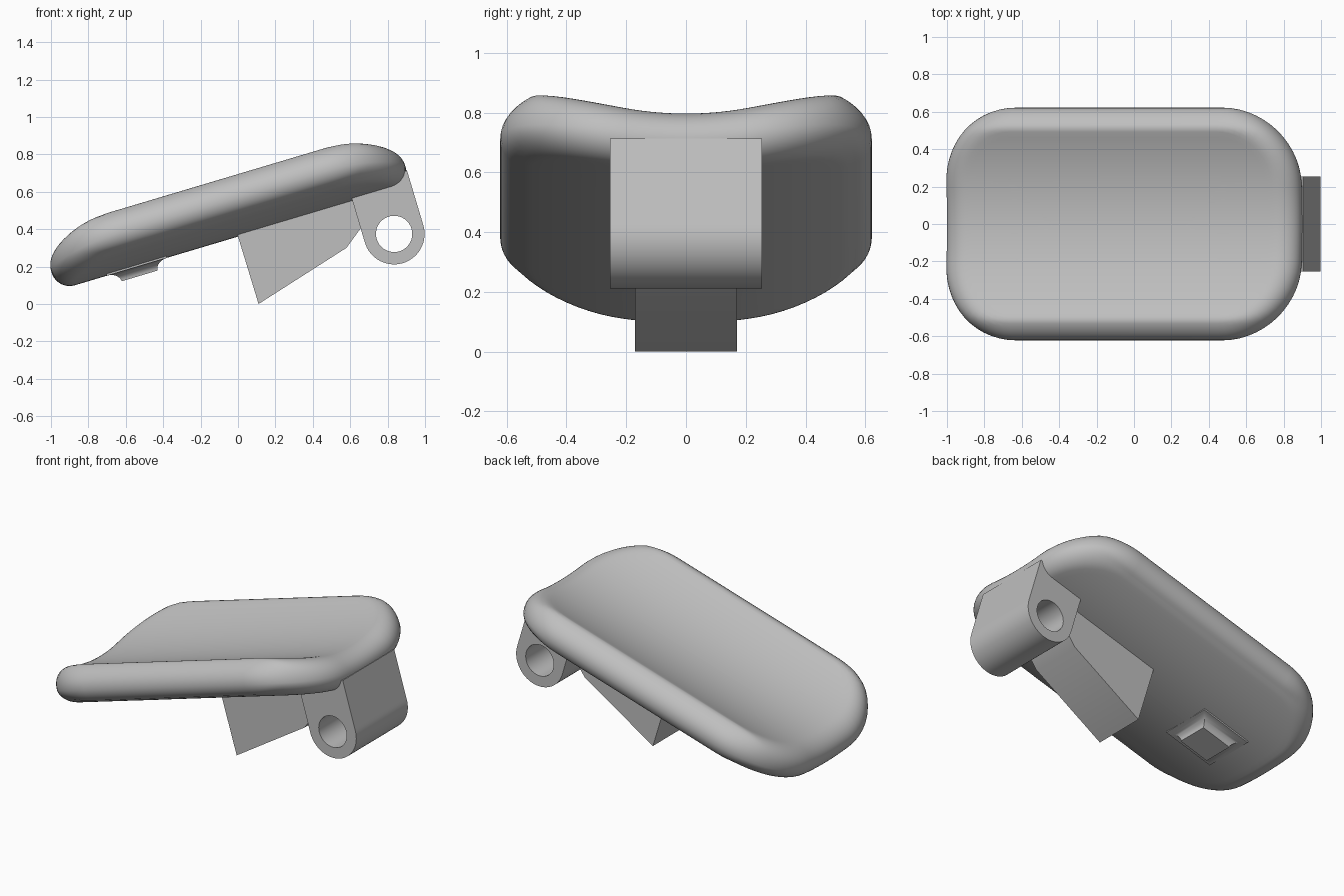
import bpy, bmesh, math
from mathutils import Matrix, Vector

if "Cube" in bpy.data.objects:
    bpy.data.objects.remove(bpy.data.objects["Cube"])

grey = bpy.data.materials.new("plain_grey")
grey.use_nodes = True
colour = (0.52, 0.52, 0.52, 1)
grey.diffuse_color = colour
grey.node_tree.nodes["Principled BSDF"].inputs["Base Color"].default_value = colour

# Parts are laid out flat (length, width, height), then tilted as one pedal
SLOPE = math.radians(16.6)
TILT = Matrix.Translation((0, 0, 0.36)) @ Matrix.Rotation(-SLOPE, 4, 'Y')


def loft(name, rings, closed=False, matrix=TILT):
    """Join equal rings of points with quads; cap the ends or close the loop."""
    bm = bmesh.new()
    rows = [[bm.verts.new(matrix @ Vector(p)) for p in ring] for ring in rings]
    pairs = list(zip(rows, rows[1:]))
    if closed:
        pairs.append((rows[-1], rows[0]))
    else:
        bm.faces.new(rows[0])
        bm.faces.new(rows[-1])
    for a, b in pairs:
        for i in range(len(a)):
            j = (i + 1) % len(a)
            bm.faces.new((a[i], a[j], b[j], b[i]))
    bmesh.ops.recalc_face_normals(bm, faces=bm.faces)
    mesh = bpy.data.meshes.new(name)
    bm.to_mesh(mesh)
    bm.free()
    mesh.materials.append(grey)
    obj = bpy.data.objects.new(name, mesh)
    bpy.context.collection.objects.link(obj)
    bpy.ops.object.select_all(action='DESELECT')
    obj.select_set(True)
    bpy.context.view_layer.objects.active = obj
    bpy.ops.object.shade_smooth_by_angle(angle=math.radians(35))
    return obj


# Pedal plate: rounded rectangle, dished across its width, with a round rim
LOW, HIGH, HALF, CORNER = -1.01, 0.965, 0.622, 0.41
STEPS = 14


def outline(inset):
    """Rounded rectangle moved inward, with extra points along both ends."""
    r = max(CORNER - inset, 0.002)
    y = HALF - inset - r
    left, right = LOW + inset + r, HIGH - inset - r
    pts = []
    for cx, cy, start in ((right, y, 0), (left, y, 90), (left, -y, 180), (right, -y, 270)):
        for i in range(STEPS + 1):
            a = math.radians(start + 90 * i / STEPS)
            pts.append((cx + r * math.cos(a), cy + r * math.sin(a)))
        if start in (90, 270):
            ex, ey = pts[-1]
            pts += [(ex, ey * (1 - 2 * k / STEPS)) for k in range(1, STEPS)]
    return pts


def plate_ring(inset, top):
    rim = 0.13 if top else 0.10
    t = min(inset / rim, 1)
    blend = math.sqrt(1 - (1 - t) ** 2)
    ring = []
    for x, y in outline(inset):
        edge = 0.1 + 0.26 * y * y
        if top:
            target = 0.2 + 0.47 * min(abs(y), 0.51) ** 2
        else:
            target = 0.35 * min(abs(y), 0.56) ** 2
        ring.append((x, y, edge + (target - edge) * blend))
    return ring


def insets(rim):
    curve = [rim * (1 - math.cos(math.pi / 2 * i / 10)) for i in range(1, 11)]
    return curve + [rim + (0.618 - rim) * i / 16 for i in range(1, 17)]


rings = [plate_ring(d, True) for d in reversed(insets(0.13))]
rings.append(plate_ring(0, True))
rings += [plate_ring(d, False) for d in insets(0.10)]
loft("pedal_plate", rings)

# Hinge lug: round below, square above, with a pin hole through it
HINGE_X, HINGE_Z, OUTER, HOLE, WIDTH = 0.804, -0.2245, 0.163, 0.097, 0.255
SEGMENTS = 64
RISE = OUTER * math.tan(math.tau * 11 / SEGMENTS)


def lug_ring(y, hole):
    ring = []
    for i in range(SEGMENTS):
        a = math.tau * i / SEGMENTS
        c, s = math.cos(a), math.sin(a)
        d = HOLE if hole else OUTER
        if not hole and s > 0:
            d = min(OUTER / max(abs(c), 0.001), RISE / s)
        ring.append((HINGE_X + d * c, y, HINGE_Z + d * s))
    return ring


loft("hinge_lug", [lug_ring(-WIDTH, False), lug_ring(-WIDTH, True),
                   lug_ring(WIDTH, True), lug_ring(WIDTH, False)], closed=True)

# Wedge stop under the plate
wedge = [(-0.018, 0.42), (0.11, 0), (0.58, 0.3), (0.66, 0.41), (0.72, 0.5), (0.69, 0.62)]
loft("wedge_stop", [[(x, y, z) for x, z in wedge] for y in (-0.17, 0.17)],
     matrix=Matrix.Identity(4))

# Small square pad with flared sides under the low end
pad_rings = []
for i in range(9):
    a = math.pi / 2 * i / 8
    half = 0.1 + 0.068 * (1 - math.cos(a))
    height = -0.051 + 0.051 * math.sin(a)
    pad_rings.append([(-0.564 + sx * half, sy * half, height)
                      for sx, sy in ((1, 1), (-1, 1), (-1, -1), (1, -1))])
pad_rings.append([(x, y, 0.05) for x, y, z in pad_rings[-1]])
loft("flared_pad", pad_rings)
